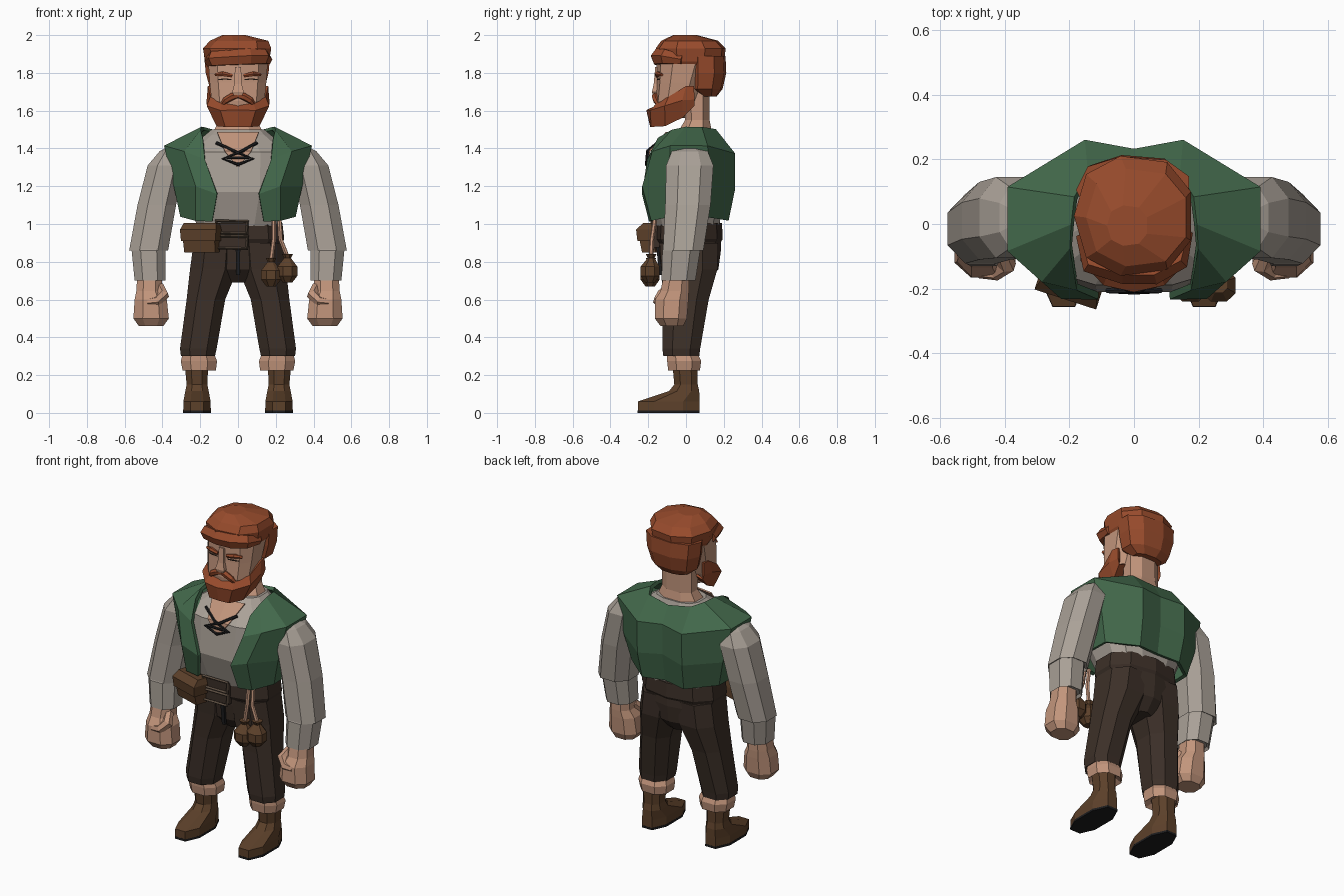
import bpy, bmesh, math

def material(name, r, g, b):
    m = bpy.data.materials.new(name)
    m.diffuse_color = (r, g, b, 1)
    return m

SKIN = material("skin", .54, .30, .20)
HAIR = material("red_hair", .31, .070, .025)
SHIRT = material("linen", .40, .355, .31)
VEST = material("green_cloth", .055, .14, .07)
PANTS = material("dark_brown_cloth", .045, .029, .021)
BOOT = material("brown_leather", .108, .052, .023)
BELT = material("belt_leather", .10, .070, .048)
BLACK = material("black", .012, .012, .013)

def finish(name, bm, mat, mirror=False, thick=0):
    bmesh.ops.recalc_face_normals(bm, faces=bm.faces)
    me = bpy.data.meshes.new(name)
    bm.to_mesh(me)
    bm.free()
    me.materials.append(mat)
    ob = bpy.data.objects.new(name, me)
    bpy.context.collection.objects.link(ob)
    if mirror:
        ob.modifiers.new("mirror", 'MIRROR')
    if thick:
        s = ob.modifiers.new("solid", 'SOLIDIFY')
        s.thickness, s.offset = thick, 0
    return ob

def loft(name, rings, mat, n=8, p=.85, mirror=False):
    """Skin horizontal rings (cx, cy, z, half width, half depth)."""
    bm = bmesh.new()
    top = math.cos(math.pi / n) ** p
    def rounded(v):
        return math.copysign(abs(v) ** p, v) / top
    loops = []
    for cx, cy, z, rx, ry in rings:
        ang = [2 * math.pi * (i + .5) / n for i in range(n)]
        loops.append([bm.verts.new((cx + rx * rounded(math.cos(a)),
                                    cy + ry * rounded(math.sin(a)), z)) for a in ang])
    for a, b in zip(loops, loops[1:]):
        for i in range(n):
            bm.faces.new((a[i], a[(i + 1) % n], b[(i + 1) % n], b[i]))
    bm.faces.new(loops[0])
    bm.faces.new(loops[-1])
    return finish(name, bm, mat, mirror)

def half_sheet(name, rows, mat, thick):
    """Sheet through rows of points on the +x side, mirrored."""
    bm = bmesh.new()
    vs = [[bm.verts.new(p) for p in r] for r in rows]
    for a, b in zip(vs, vs[1:]):
        for i in range(len(a) - 1):
            bm.faces.new((a[i], a[i + 1], b[i + 1], b[i]))
    return finish(name, bm, mat, True, thick)

def tube(name, pts, radii, mat, mirror=False, closed=False, res=1):
    """Faceted tube along a polyline with a radius per point."""
    cu = bpy.data.curves.new(name, 'CURVE')
    cu.dimensions = '3D'
    cu.bevel_depth, cu.bevel_resolution, cu.use_fill_caps = 1, res, True
    sp = cu.splines.new('POLY')
    sp.points.add(len(pts) - 1)
    sp.use_cyclic_u, sp.use_smooth = closed, False
    for q, co, r in zip(sp.points, pts, radii):
        q.co, q.radius = (*co, 1), r
    tmp = bpy.data.objects.new("tmp", cu)
    bm = bmesh.new()
    me = bpy.data.meshes.new_from_object(tmp)
    bm.from_mesh(me)
    for f in bm.faces:
        f.smooth = False
    bpy.data.objects.remove(tmp)
    bpy.data.curves.remove(cu)
    bpy.data.meshes.remove(me)
    return finish(name, bm, mat, mirror)

# Boots, soles and rolled cuffs
loft("boots", [(.217, -.092, .012, .073, .163), (.217, -.092, .06, .072, .163),
               (.217, -.01, .115, .062, .08), (.217, 0, .15, .055, .062),
               (.22, -.005, .26, .062, .067)], BOOT, mirror=True)
loft("boot_soles", [(.217, -.092, 0, .074, .164), (.217, -.092, .013, .074, .164)],
     BLACK, mirror=True)
loft("leg_cuffs", [(.215, -.01, .25, .06, .06), (.205, -.01, .225, .088, .084),
                   (.207, -.01, .275, .096, .09), (.21, -.02, .32, .08, .08)], SKIN, mirror=True)

# Trousers
loft("trouser_legs", [(.21, -.025, .315, .06, .07), (.212, -.025, .30, .09, .095),
                      (.21, -.025, .34, .097, .10), (.17, -.002, .6, .102, .122),
                      (.128, .018, .76, .126, .148), (.115, .015, .9, .12, .155)],
     PANTS, mirror=True)
loft("trouser_seat", [(0, .02, .69, .06, .09), (0, .02, .76, .20, .145),
                      (0, .02, .86, .238, .158), (0, .015, 1, .23, .16)], PANTS, n=10)
loft("waistband", [(0, .015, .90, .235, .16), (0, .015, .92, .245, .172),
                   (0, .015, 1.005, .235, .168), (0, .015, 1.01, .2, .14)], PANTS, n=10)
loft("fly", [(0, -.135, .73, .01, .008), (0, -.147, .86, .012, .008),
             (0, -.152, .91, .012, .008)], BLACK, n=4)

# Shirt and open neck
loft("shirt", [(0, .01, .99, .215, .165), (0, 0, 1.17, .29, .21), (0, 0, 1.38, .30, .188),
               (0, .03, 1.47, .175, .125), (0, .045, 1.5, .14, .1)], SHIRT, n=12, p=.7)
half_sheet("open_collar_skin", [
    [(0, -.103, 1.485), (.11, -.088, 1.485)],
    [(0, -.194, 1.385), (.07, -.194, 1.385)],
    [(0, -.203, 1.305), (.006, -.203, 1.305)]], SKIN, .008)
tube("shirt_lace", [(-.115, -.15, 1.43), (-.02, -.2, 1.385), (.08, -.206, 1.345),
                    (0, -.21, 1.315), (-.08, -.206, 1.345), (.02, -.204, 1.385),
                    (.1, -.15, 1.43)], [.009] * 7, BLACK)
tube("lace_bar", [(-.06, -.208, 1.35), (.06, -.208, 1.35)], [.007] * 2, BLACK)

# Sleeveless vest
half_sheet("vest", [
    [(.135, -.185, 1.015), (.22, -.175, 1.02), (.295, -.08, 1.04), (.29, .1, 1.04),
     (.14, .215, 1.02), (0, .195, 1.03)],
    [(.11, -.222, 1.16), (.22, -.222, 1.2), (.33, -.09, 1.2), (.33, .12, 1.2),
     (.15, .248, 1.18), (0, .22, 1.2)],
    [(.175, -.195, 1.34), (.28, -.17, 1.38), (.382, -.08, 1.41), (.382, .11, 1.41),
     (.15, .25, 1.37), (0, .222, 1.38)],
    [(.185, -.14, 1.45), (.195, -.07, 1.49), (.19, 0, 1.505), (.18, .08, 1.505),
     (.14, .15, 1.495), (0, .165, 1.475)]], VEST, .022)

# Sleeves, cuffs and fists
loft("sleeves", [(.465, -.02, .875, .085, .09), (.473, -.015, .86, .103, .107),
                 (.43, .01, 1.1, .102, .12), (.38, .02, 1.31, .098, .125),
                 (.355, .02, 1.385, .06, .095), (.34, .02, 1.405, .035, .05)],
     SHIRT, mirror=True)
loft("sleeve_cuffs", [(.465, -.04, .715, .07, .075), (.465, -.04, .70, .082, .09),
                      (.473, -.025, .86, .09, .1), (.473, -.02, .88, .085, .09)],
     SHIRT, mirror=True)
loft("fists", [(.46, -.075, .46, .065, .06), (.46, -.08, .50, .094, .085),
               (.462, -.075, .6, .085, .088), (.47, -.06, .645, .068, .075),
               (.467, -.05, .74, .066, .065)], SKIN, mirror=True)
tube("thumbs", [(.415, -.08, .67), (.395, -.125, .625), (.43, -.148, .59), (.48, -.148, .585)],
     [.025, .032, .028, .02], SKIN, mirror=True)

# Neck and head
loft("neck", [(0, .045, 1.44, .17, .1), (0, .05, 1.5, .125, .085), (0, .06, 1.55, .1, .065),
              (0, .055, 1.74, .1, .07)], SKIN)
loft("head", [(0, -.08, 1.56, .09, .07), (0, -.05, 1.65, .14, .11), (0, -.03, 1.75, .15, .122),
              (0, -.01, 1.85, .157, .14), (0, .02, 1.93, .13, .12)], SKIN, n=10, p=.75)
loft("nose", [(0, -.15, 1.68, .022, .025), (0, -.15, 1.70, .03, .03),
              (0, -.148, 1.74, .02, .023), (0, -.143, 1.83, .016, .02)], SKIN, n=4)
tube("eyelids", [(.035, -.150, 1.765), (.075, -.150, 1.768), (.105, -.135, 1.764)],
     [.003, .004, .003], PANTS, mirror=True)
tube("eyebrows", [(.03, -.152, 1.785), (.08, -.15, 1.795), (.12, -.128, 1.79)],
     [.011, .014, .008], HAIR, mirror=True)

# Hair
loft("hair_cap", [(0, .025, 1.835, .15, .135), (0, .025, 1.86, .165, .17),
                  (0, .025, 1.93, .176, .178), (.01, .02, 1.97, .15, .145),
                  (-.02, -.005, 2, .06, .06)], HAIR, n=9)
loft("hair_back", [(0, .115, 1.675, .09, .045), (0, .1, 1.715, .14, .09),
                   (0, .107, 1.80, .162, .102), (0, .105, 1.89, .17, .1)], HAIR, n=9)
tube("fringe", [(-.15, -.03, 1.86), (-.125, -.115, 1.875), (-.03, -.14, 1.88),
                (.06, -.14, 1.885), (.13, -.105, 1.885), (.155, -.02, 1.87)],
     [.03, .044, .046, .048, .044, .028], HAIR)

# Beard and moustache
half_sheet("beard", [
    [(0, -.155, 1.62), (.08, -.15, 1.635), (.14, -.09, 1.67), (.152, .0, 1.73), (.145, .04, 1.73)],
    [(0, -.203, 1.6), (.09, -.183, 1.6), (.158, -.11, 1.625), (.158, -.02, 1.655),
     (.148, .045, 1.66)],
    [(0, -.185, 1.52), (.065, -.18, 1.52), (.11, -.11, 1.525), (.13, -.02, 1.57),
     (.14, .04, 1.63)],
    [(0, -.06, 1.55), (.05, -.06, 1.555), (.06, -.03, 1.575), (.07, .0, 1.61),
     (.08, .04, 1.65)]], HAIR, .016)
tube("moustache", [(.095, -.14, 1.62), (.065, -.158, 1.655), (.03, -.162, 1.675),
                   (0, -.162, 1.68)], [.008, .018, .02, .014], HAIR, mirror=True)

# Belt and twin buckle
loft("belt_front", [(-.035, -.155, .875, .09, .014), (-.035, -.158, 1.005, .09, .014)],
     PANTS, n=4)
for i, z in enumerate((.905, .985)):
    tube("buckle_%d" % i, [(-.12, -.178, z - .032), (.045, -.172, z - .036),
                           (.05, -.172, z + .028), (-.115, -.178, z + .032)],
         [.010] * 4, BELT, closed=True, res=0)

# Box pouch with flap, turned to follow the hip
for ob in (loft("box_pouch", [(0, .01, .85, .085, .038), (0, 0, .94, .09, .045)], BOOT, n=4),
           loft("pouch_flap", [(0, 0, .91, .096, .05), (0, -.008, .97, .1, .048),
                               (0, .01, 1.005, .09, .03)], BOOT, n=4)):
    ob.location = (-.195, -.18, 0)
    ob.rotation_euler.z = math.radians(-18)

# Two drawstring bags
for i, (x, z) in enumerate(((.175, .67), (.262, .69))):
    loft("bag_%d" % i, [(x, -.19, z, .025, .025), (x, -.19, z + .035, .052, .05),
                        (x, -.19, z + .085, .052, .05), (x, -.185, z + .13, .018, .018),
                        (x, -.185, z + .15, .028, .028)], BOOT)
    tube("bag_string_%d" % i, [(x, -.185, z + .135), (.19 + i * .035, -.18, .92),
                               (.19 + i * .03, -.165, 1.02)], [.012] * 3, SKIN)
